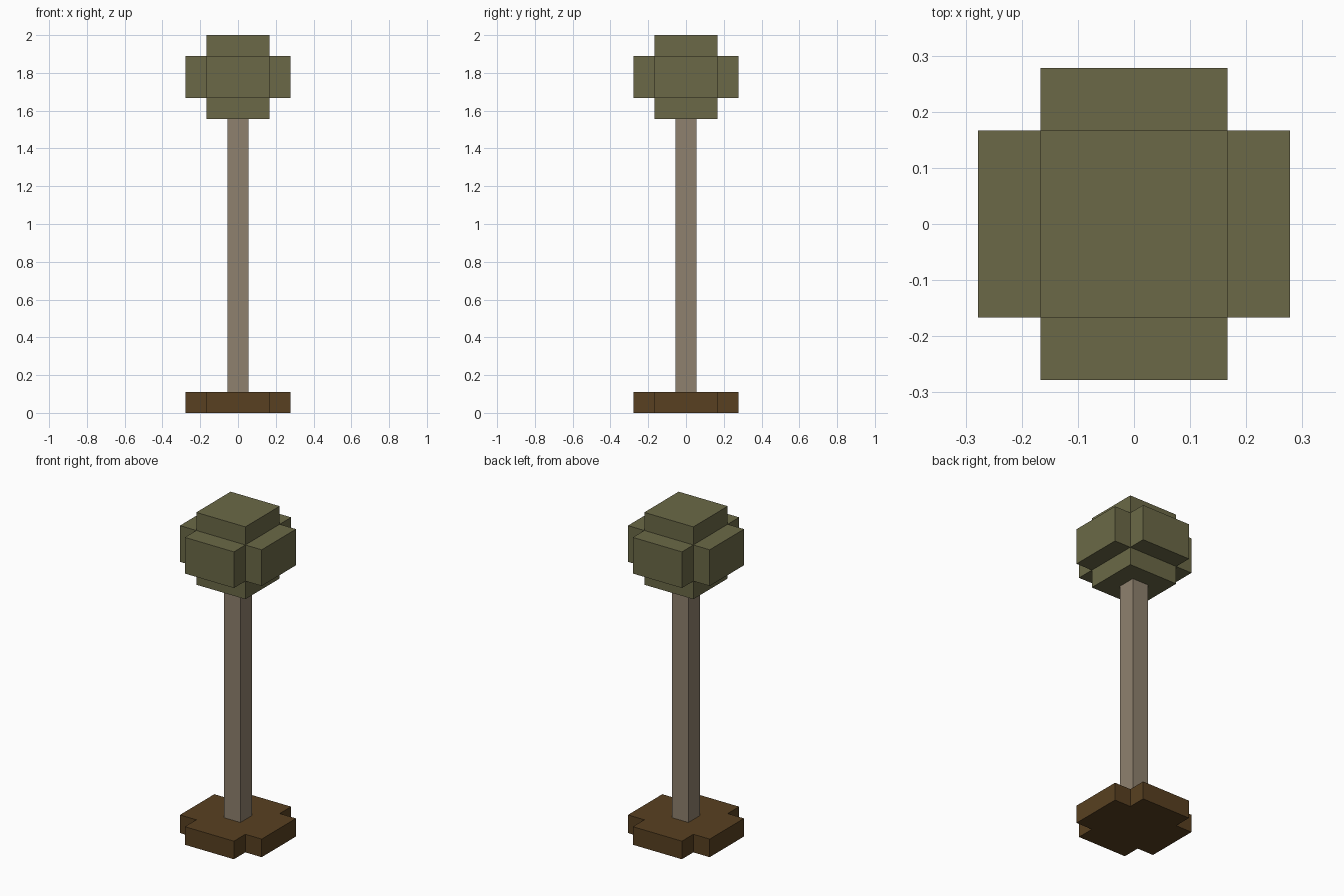
import bpy
import bmesh
from mathutils import Vector

cube = bpy.data.objects.get("Cube")
if cube:
    bpy.data.objects.remove(cube, do_unlink=True)

U = 2 / 18               # one block unit
INNER, OUTER = 1.5 * U, 2.5 * U


def material(name, rgb):
    mat = bpy.data.materials.new(name)
    mat.use_nodes = True
    colour = (*rgb, 1)
    mat.diffuse_color = colour
    bsdf = mat.node_tree.nodes["Principled BSDF"]
    bsdf.inputs["Base Color"].default_value = colour
    bsdf.inputs["Roughness"].default_value = 0.9
    return mat


def finish(bm, name, mat):
    bmesh.ops.recalc_face_normals(bm, faces=bm.faces)
    mesh = bpy.data.meshes.new(name)
    bm.to_mesh(mesh)
    bm.free()
    mesh.materials.append(mat)
    obj = bpy.data.objects.new(name, mesh)
    bpy.context.collection.objects.link(obj)
    return obj


def raise_faces(bm, faces, height):
    """Extrude a set of faces vertically."""
    new = bmesh.ops.extrude_face_region(bm, geom=faces)["geom"]
    verts = [g for g in new if isinstance(g, bmesh.types.BMVert)]
    bmesh.ops.translate(bm, verts=verts, vec=Vector((0, 0, height)))


def cross_slab(bottom, height):
    """Square slab with its four corner blocks missing."""
    bm = bmesh.new()
    steps = (-OUTER, -INNER, INNER, OUTER)
    grid = [[bm.verts.new((x, y, bottom)) for x in steps] for y in steps]
    for j in range(3):
        for i in range(3):
            if i == 1 or j == 1:
                bm.faces.new((grid[j][i], grid[j][i + 1],
                              grid[j + 1][i + 1], grid[j + 1][i]))
    bmesh.ops.delete(bm, geom=[v for v in bm.verts if not v.link_faces],
                     context="VERTS")
    # keep the underside while extruding the top
    under = bmesh.ops.duplicate(bm, geom=bm.faces[:])["geom"]
    top = [f for f in bm.faces if f not in under]
    raise_faces(bm, top, height)
    bmesh.ops.remove_doubles(bm, verts=bm.verts, dist=U / 100)
    bmesh.ops.recalc_face_normals(bm, faces=bm.faces)
    return bm


def centre_face(bm, direction):
    return [f for f in bm.faces if f.normal.z * direction > 0.9
            and f.calc_center_median().xy.length < U / 10]


# Earth base
finish(cross_slab(0, U), "base", material("earth brown", (0.098, 0.051, 0.015)))

# Square trunk
bm = bmesh.new()
bmesh.ops.create_cube(bm, size=U)
bmesh.ops.scale(bm, verts=bm.verts, vec=(1, 1, 13))
bmesh.ops.translate(bm, verts=bm.verts, vec=(0, 0, 7.5 * U))
finish(bm, "trunk", material("pale bark", (0.275, 0.220, 0.156)))

# Leafy crown: a wide middle layer with the core pulled out above and below
bm = cross_slab(15 * U, 2 * U)
for direction in (1, -1):
    raise_faces(bm, centre_face(bm, direction), direction * U)
    bm.normal_update()
finish(bm, "foliage", material("olive leaves", (0.147, 0.141, 0.063)))
